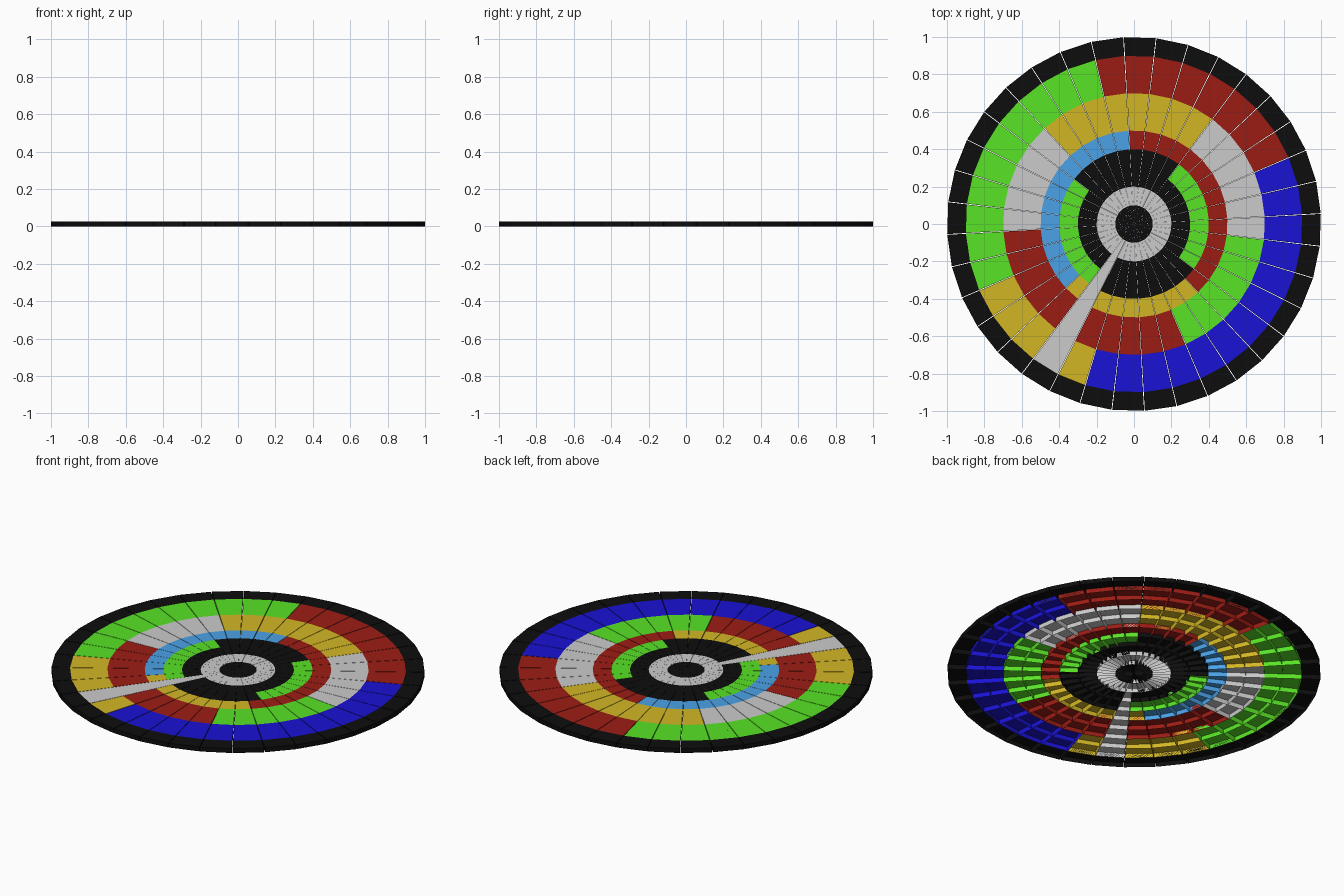
import bpy, bmesh
from math import radians, cos, sin

if "Cube" in bpy.data.objects:
    bpy.data.objects.remove(bpy.data.objects["Cube"])

N = 36            # sectors per ring
STEP = 10.0
OFFSET = 3.2      # angle of the first seam
GAP = 0.12        # half seam angle in degrees
HEIGHT = 0.026
MARKER = 23       # sector of the grey radial marker

COLOURS = {
    "black": (0.004, 0.004, 0.004), "red": (0.33, 0.012, 0.007),
    "green": (0.10, 0.77, 0.02), "gold": (0.65, 0.47, 0.018),
    "blue": (0.010, 0.006, 0.66), "sky": (0.07, 0.36, 0.80),
    "grey": (0.8, 0.8, 0.8),
}
MATS = {}
for name, rgb in COLOURS.items():
    MATS[name] = bpy.data.materials.new(name)
    MATS[name].diffuse_color = (*rgb, 1)

# Colour runs per band: (first sector, colour); the last run wraps round to the first
OUTER = [(2, "red"), (10, "green"), (20, "gold"), (25, "blue")]
MIDDLE = [(5, "gold"), (13, "grey"), (18, "red"), (29, "green"), (35, "grey")]
INNER = [(9, "sky"), (22, "gold"), (31, "red")]
SPLIT = [(5, "black"), (14, "green"), (23, "black"), (32, "green")]
BLACK, GREY = [(0, "black")], [(0, "grey")]
RINGS = [BLACK, GREY, BLACK, SPLIT, INNER, MIDDLE, MIDDLE, OUTER, OUTER, BLACK]


def colour_at(runs, k):
    colour = runs[-1][1]
    for start, c in runs:
        if k >= start:
            colour = c
    return colour


def add_tile(bm, r0, r1, k, slot):
    """Wedge tile with a top and side walls, open underneath."""
    a0 = radians(OFFSET + k * STEP + GAP)
    a1 = radians(OFFSET + (k + 1) * STEP - GAP)
    plan = [(r1, a0), (r1, a1)]
    plan += [(r0, a1), (r0, a0)] if r0 > 0 else [(0, a0)]
    low, top = [[bm.verts.new((r * cos(a), r * sin(a), z)) for r, a in plan]
                for z in (0, HEIGHT)]
    faces = [bm.faces.new(top)]
    n = len(plan)
    for i in range(n):
        j = (i + 1) % n
        faces.append(bm.faces.new((low[i], low[j], top[j], top[i])))
    for f in faces:
        f.material_index = slot


# Concentric rings of tiles
for i, runs in enumerate(RINGS):
    mesh = bpy.data.meshes.new(f"tile_ring_{i + 1}")
    bm = bmesh.new()
    slots = []
    for k in range(N):
        colour = colour_at(runs, k)
        if k == MARKER and 0 < i < 9:
            colour = "grey"
        if colour not in slots:
            slots.append(colour)
        add_tile(bm, i * 0.1, (i + 1) * 0.1, k, slots.index(colour))
    for colour in slots:
        mesh.materials.append(MATS[colour])
    bm.to_mesh(mesh)
    bm.free()
    obj = bpy.data.objects.new(f"tile_ring_{i + 1}", mesh)
    bpy.context.collection.objects.link(obj)

for m in bpy.data.materials:
    if m.users and not m.is_grease_pencil:
        m.use_nodes = True
        m.node_tree.nodes["Principled BSDF"].inputs["Base Color"].default_value = m.diffuse_color
